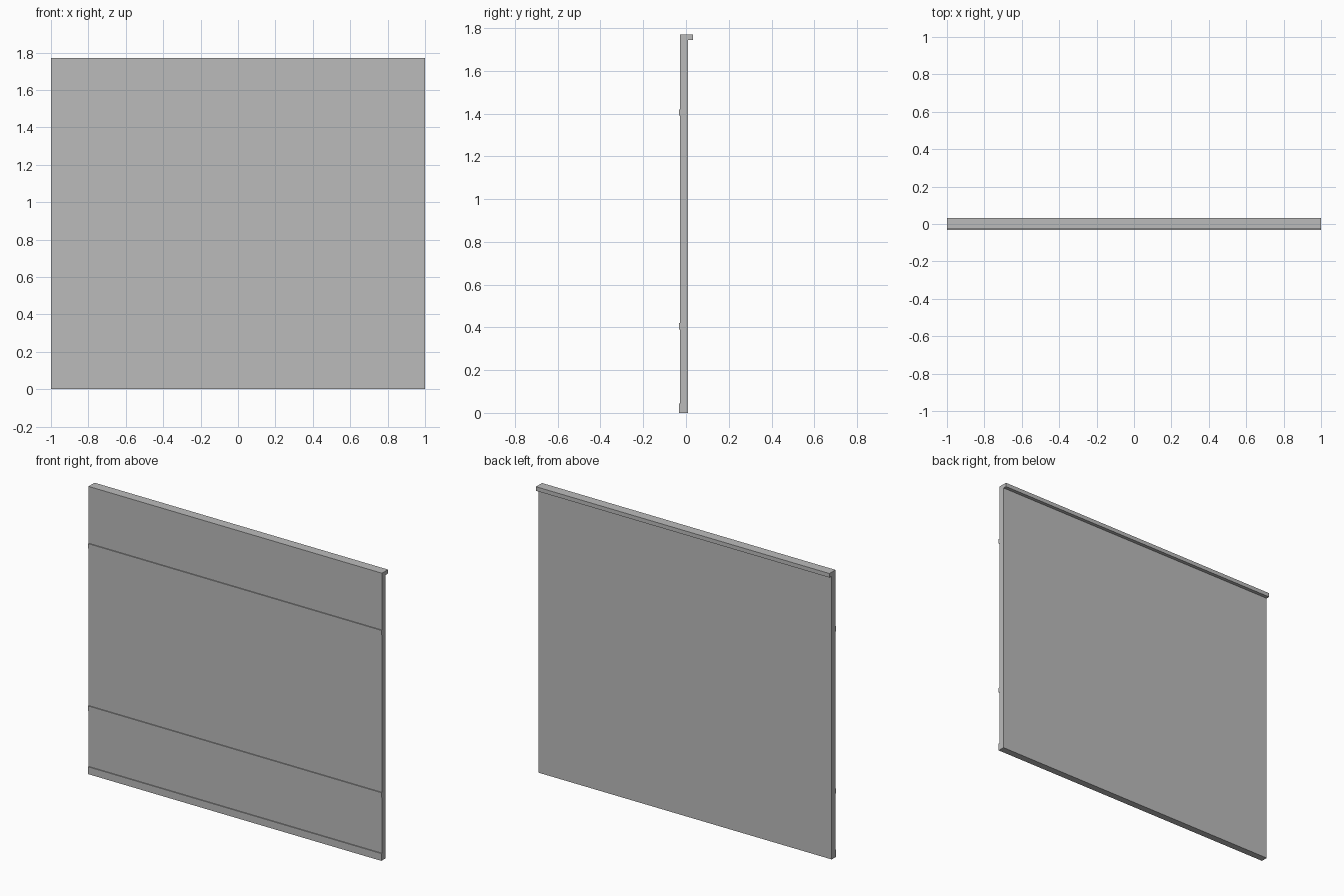
import bpy
from mathutils import Vector

if "Cube" in bpy.data.objects:
    bpy.data.objects.remove(bpy.data.objects["Cube"], do_unlink=True)

grey = bpy.data.materials.new("plain_grey")
grey.use_nodes = True
colour = (0.5, 0.5, 0.5, 1)
grey.diffuse_color = colour
grey.node_tree.nodes["Principled BSDF"].inputs["Base Color"].default_value = colour

FRONT, BACK, HEIGHT = -0.027, 0.01, 1.77


def slab(name, y0, y1, z0, z1):
    """Full-width box between two depths and two heights."""
    bpy.ops.mesh.primitive_cube_add(size=1, location=(0, 0, 0))
    ob = bpy.context.object
    ob.name = name
    centre = Vector((0, (y0 + y1) / 2, (z0 + z1) / 2))
    size = Vector((2, y1 - y0, z1 - z0))
    for v in ob.data.vertices:
        v.co = v.co * size + centre
    ob.data.materials.append(grey)
    return ob


# Upright board
slab("panel", FRONT, BACK, 0, HEIGHT - 0.025)

# Top ledge, flush in front and overhanging behind
slab("top_cap", FRONT, 0.032, HEIGHT - 0.025, HEIGHT)

# Thin strips on the front face
for name, z0, z1 in (("base_trim", 0, 0.045),
                     ("lower_rail", 0.39, 0.42),
                     ("upper_rail", 1.39, 1.42)):
    slab(name, -0.033, FRONT, z0, z1)
